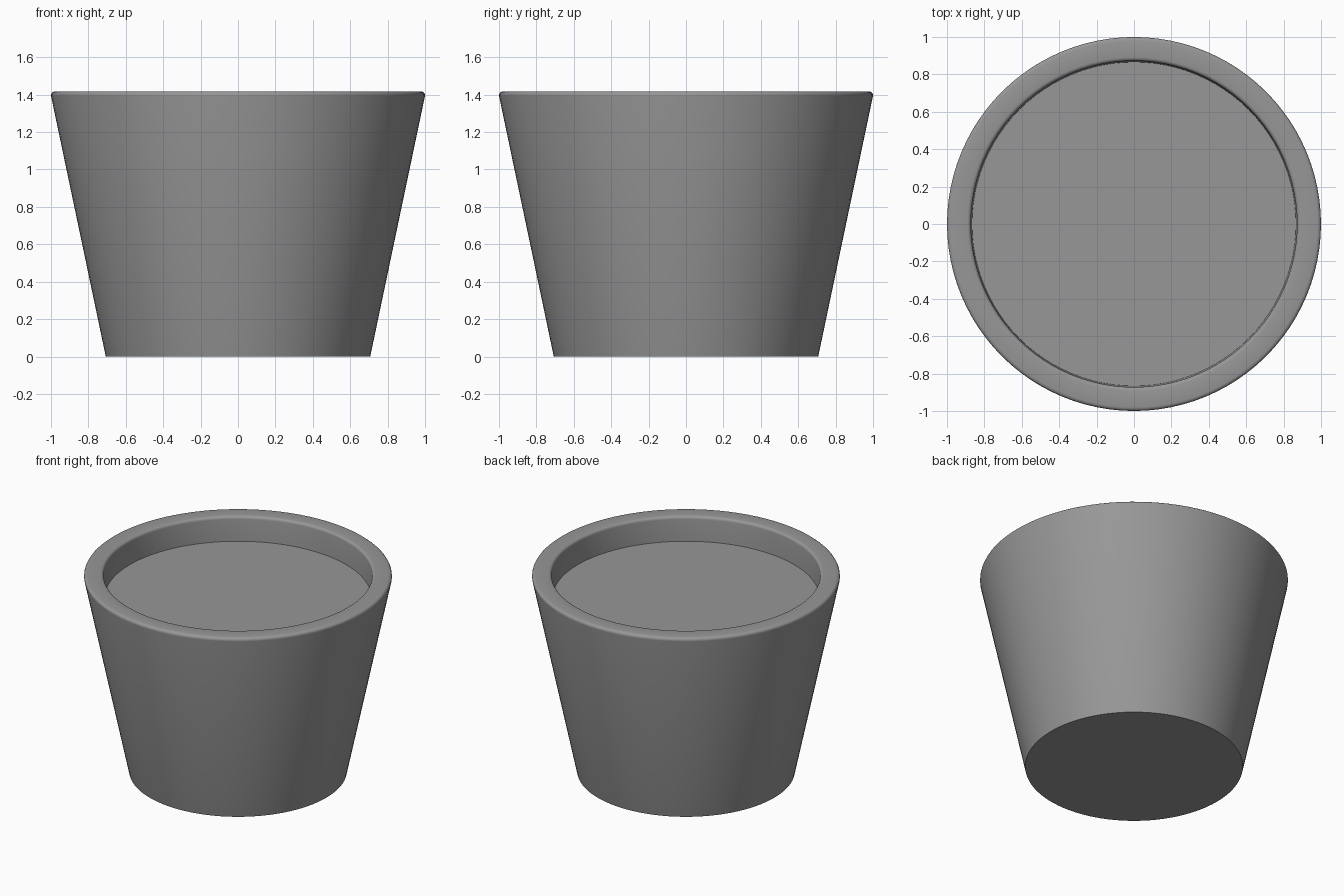
import bpy, bmesh, math

if "Cube" in bpy.data.objects:
    bpy.data.objects.remove(bpy.data.objects["Cube"])

SEGMENTS = 96

# Dark grey shared by pot and soil
grey = bpy.data.materials.new("dark_grey")
grey.diffuse_color = (0.31, 0.31, 0.31, 1)
grey.use_nodes = True
grey.node_tree.nodes["Principled BSDF"].inputs["Base Color"].default_value = grey.diffuse_color


def lathe(name, profile):
    """Revolve an (r, z) profile around the z axis."""
    bm = bmesh.new()
    verts = [bm.verts.new((r, 0, z)) for r, z in profile]
    edges = [bm.edges.new(pair) for pair in zip(verts, verts[1:])]
    bmesh.ops.spin(bm, geom=verts + edges, cent=(0, 0, 0), axis=(0, 0, 1),
                   angle=math.tau, steps=SEGMENTS, use_duplicate=False)
    bmesh.ops.remove_doubles(bm, verts=bm.verts, dist=1e-4)
    bmesh.ops.recalc_face_normals(bm, faces=bm.faces)
    mesh = bpy.data.meshes.new(name)
    bm.to_mesh(mesh)
    bm.free()
    obj = bpy.data.objects.new(name, mesh)
    bpy.context.collection.objects.link(obj)
    obj.data.materials.append(grey)
    bpy.ops.object.select_all(action='DESELECT')
    obj.select_set(True)
    bpy.context.view_layer.objects.active = obj
    bpy.ops.object.shade_smooth_by_angle(angle=math.radians(40))
    return obj


def arc(cx, cz, radius, start, end, steps=4):
    """Points of a rounded rim edge, angles in degrees."""
    angles = [math.radians(start + (end - start) * i / steps) for i in range(steps + 1)]
    return [(cx + radius * math.cos(a), cz + radius * math.sin(a)) for a in angles]


# Tapered pot with a flat base, rounded rim and a recess at the top
outer_edge = arc(0.98, 1.397, 0.02, -12, 90)
inner_edge = arc(0.892, 1.397, 0.02, 90, 180)
lathe("pot", [(0, 0), (0.707, 0)] + outer_edge + inner_edge
      + [(0.865, 1.22), (0, 1.22)])

# Flat soil surface filling the recess
bpy.ops.mesh.primitive_cylinder_add(vertices=SEGMENTS, radius=0.868, depth=0.02,
                                    location=(0, 0, 1.232))
soil = bpy.context.object
soil.name = "soil"
soil.data.materials.append(grey)
